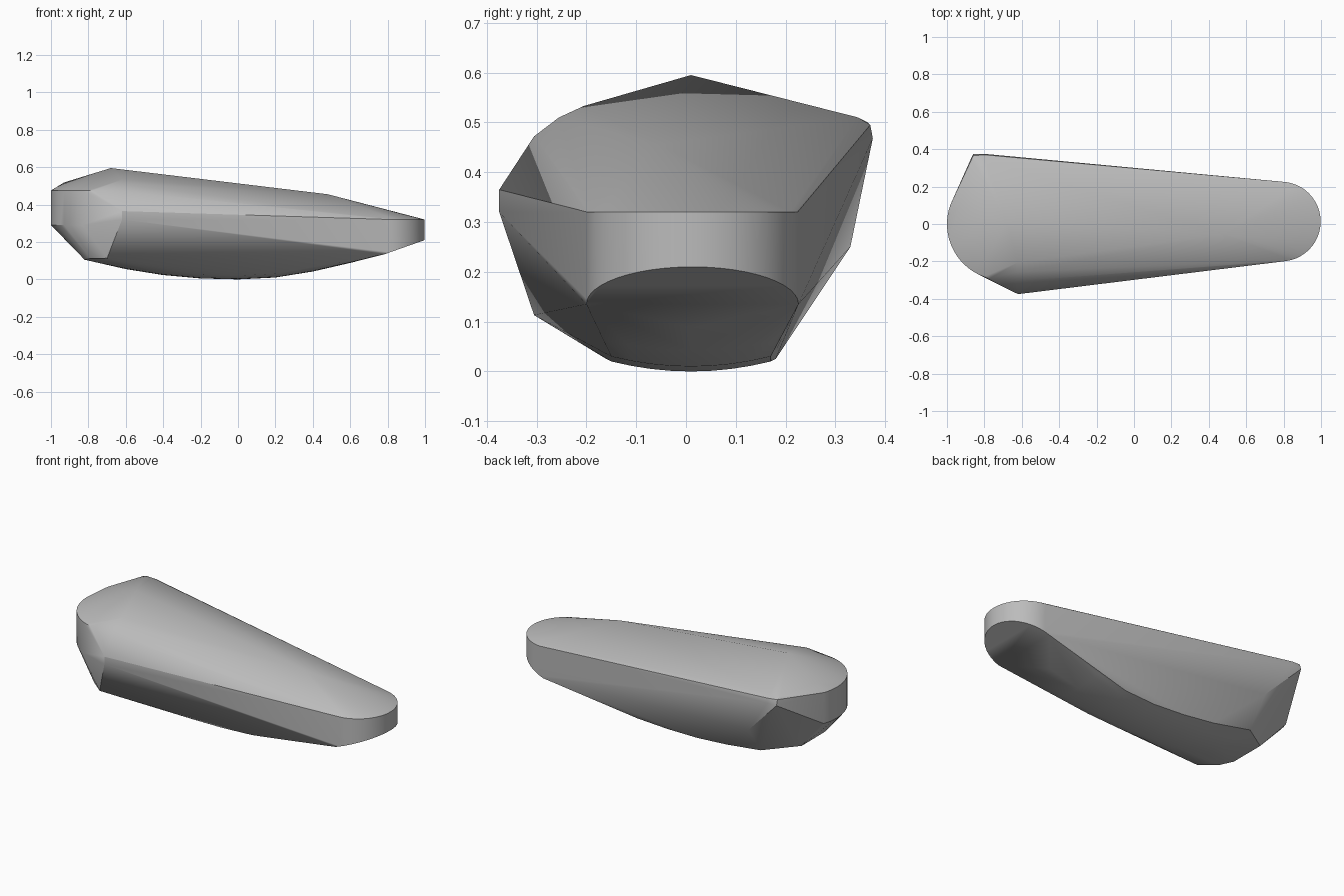
import bpy, bmesh
from math import cos, sin, radians

cube = bpy.data.objects.get("Cube")
if cube:
    bpy.data.objects.remove(cube, do_unlink=True)

grey = bpy.data.materials.new("plain grey")
grey.use_nodes = True
grey.diffuse_color = (0.5, 0.5, 0.5, 1)
grey.node_tree.nodes["Principled BSDF"].inputs["Base Color"].default_value = (0.5, 0.5, 0.5, 1)


def arc(cx, cy, r, start, end, steps):
    """Plan points on a circle, angles in degrees."""
    angles = [radians(start + (end - start) * i / steps) for i in range(steps + 1)]
    return [(cx + r * cos(a), cy + r * sin(a)) for a in angles]


points = []

# Rounded toe: flat upper rim, lower rim rising to the tip
for x, y in arc(0.785, 0.013, 0.213, -90, 90, 24):
    points += [(x, y, 0.32), (x, y, 0.135 + 0.075 * (x - 0.785) / 0.213)]

# Rounded heel wall
for x, y in arc(-0.7, 0, 0.3, 160, 256, 16):
    points += [(x, y, 0.475), (x, y, 0.29)]

# Heel base edge
points += [(-0.82, 0.08, 0.105), (-0.82, -0.14, 0.105), (-0.79, -0.23, 0.112),
           (-0.7, -0.305, 0.113), (-0.64, 0.21, 0.08)]

# Bowed underside
for x, z, half in [(-0.6, 0.055, 0.19), (-0.4, 0.023, 0.18), (-0.2, 0.005, 0.17),
                   (0, 0, 0.16), (0.2, 0.01, 0.16), (0.4, 0.042, 0.17), (0.6, 0.088, 0.185)]:
    for i in range(-4, 5):
        t = i / 4
        points.append((x, 0.01 + half * t, z + 0.02 * t * t))

# Top ridge
points += [(-0.68, 0.01, 0.595), (0.48, -0.055, 0.455), (-0.93, 0.1, 0.518)]

# Shoulder on the front side
points += [(-0.62, y, z) for y, z in [(-0.205, 0.533), (-0.255, 0.51), (-0.305, 0.472),
                                      (-0.375, 0.365), (-0.375, 0.32)]]

# Rear heel corner
points += [(-0.86, 0.34, 0.51), (-0.8, 0.345, 0.51), (-0.86, 0.365, 0.5),
           (-0.8, 0.37, 0.495), (-0.86, 0.375, 0.468), (-0.8, 0.375, 0.468),
           (-0.645, 0.33, 0.25)]

# Skin all sections with one closed shell
bm = bmesh.new()
for p in points:
    bm.verts.new(p)
hull = bmesh.ops.convex_hull(bm, input=bm.verts)
loose = [v for v in bm.verts if not v.link_faces]
bmesh.ops.delete(bm, geom=loose, context='VERTS')
bmesh.ops.recalc_face_normals(bm, faces=bm.faces)
mesh = bpy.data.meshes.new("smooth_body")
bm.to_mesh(mesh)
bm.free()
mesh.materials.append(grey)

body = bpy.data.objects.new("smooth_body", mesh)
bpy.context.collection.objects.link(body)
bpy.context.view_layer.objects.active = body
body.select_set(True)
bpy.ops.object.shade_smooth_by_angle(angle=radians(25))
